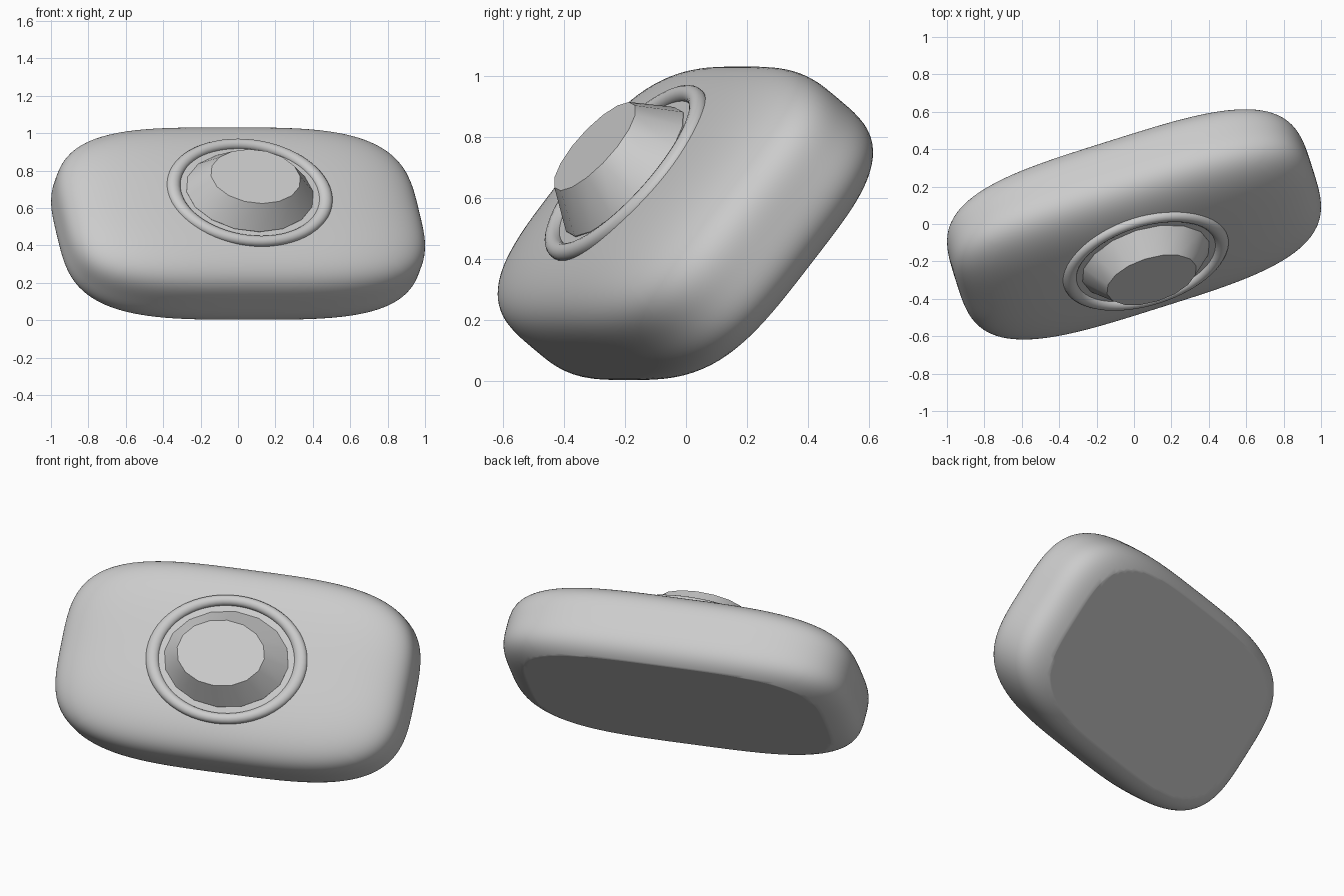
import bpy
import bmesh
import math
from mathutils import Matrix, Vector

if "Cube" in bpy.data.objects:
    bpy.data.objects.remove(bpy.data.objects["Cube"], do_unlink=True)

# One grey for everything
grey = bpy.data.materials.new("plain_grey")
grey.use_nodes = True
colour = (0.6, 0.6, 0.6, 1.0)
grey.diffuse_color = colour
grey.node_tree.nodes["Principled BSDF"].inputs["Base Color"].default_value = colour

# Shared pose: the body lies back and is turned about the vertical
CENTRE = Vector((0, 0, 0.515))
POSE = (Matrix.Translation(CENTRE)
        @ Matrix.Rotation(math.radians(17.5), 4, 'Z')
        @ Matrix.Rotation(math.radians(51), 4, 'X'))


def finish(obj, name, angle):
    obj.name = name
    obj.data.materials.clear()
    obj.data.materials.append(grey)
    obj.matrix_world = POSE
    bpy.ops.object.select_all(action='DESELECT')
    obj.select_set(True)
    bpy.context.view_layer.objects.active = obj
    bpy.ops.object.shade_smooth_by_angle(angle=math.radians(angle))


def from_bmesh(bm, name, angle):
    bmesh.ops.recalc_face_normals(bm, faces=bm.faces)
    mesh = bpy.data.meshes.new(name)
    bm.to_mesh(mesh)
    bm.free()
    obj = bpy.data.objects.new(name, mesh)
    bpy.context.collection.objects.link(obj)
    finish(obj, name, angle)


# Body: a gridded cube relaxed to a soft pillow block, slightly fuller in front
LENGTH, WIDTH, FRONT, BACK = 1.0, 0.558, 0.274, 0.265
FLAT_BACK = -0.207
POWER = 3.5
bm = bmesh.new()
bmesh.ops.create_cube(bm, size=2)
bmesh.ops.subdivide_edges(bm, edges=bm.edges, cuts=31, use_grid_fill=True)
for v in bm.verts:
    radius = sum(abs(c) ** POWER for c in v.co) ** (1 / POWER)
    x, y, z = v.co / radius
    v.co = (x * LENGTH, y * WIDTH, z * (FRONT if z > 0 else BACK))

# Flat back face: cut a clean rim, then press everything behind it level
bmesh.ops.bisect_plane(bm, geom=bm.verts[:] + bm.edges[:] + bm.faces[:],
                       plane_co=(0, 0, FLAT_BACK), plane_no=(0, 0, 1))
for v in bm.verts:
    v.co.z = max(v.co.z, FLAT_BACK)
from_bmesh(bm, "body", 60)

# Ring: a stretched torus sunk into the front face
bpy.ops.mesh.primitive_torus_add(major_radius=0.334, minor_radius=0.03,
                                 major_segments=64, minor_segments=16)
ring = bpy.context.object
ring.data.transform(Matrix.Translation((0, 0, 0.264))
                    @ Matrix.Diagonal((1.262, 1, 1, 1)))
finish(ring, "ring", 60)

# Knob: a tapered oval stub with a short skirt buried in the body
SIDES = 16
sections = [(0.355, 0.272, 0.2), (0.355, 0.272, 0.273), (0.25, 0.187, 0.404)]
bm = bmesh.new()
loops = []
for a, b, z in sections:
    loops.append([bm.verts.new((a * math.cos(math.tau * i / SIDES),
                                b * math.sin(math.tau * i / SIDES), z))
                  for i in range(SIDES)])
for low, high in zip(loops, loops[1:]):
    for i in range(SIDES):
        j = (i + 1) % SIDES
        bm.faces.new((low[i], low[j], high[j], high[i]))
bm.faces.new(loops[0])
bm.faces.new(loops[-1])
from_bmesh(bm, "knob", 30)
